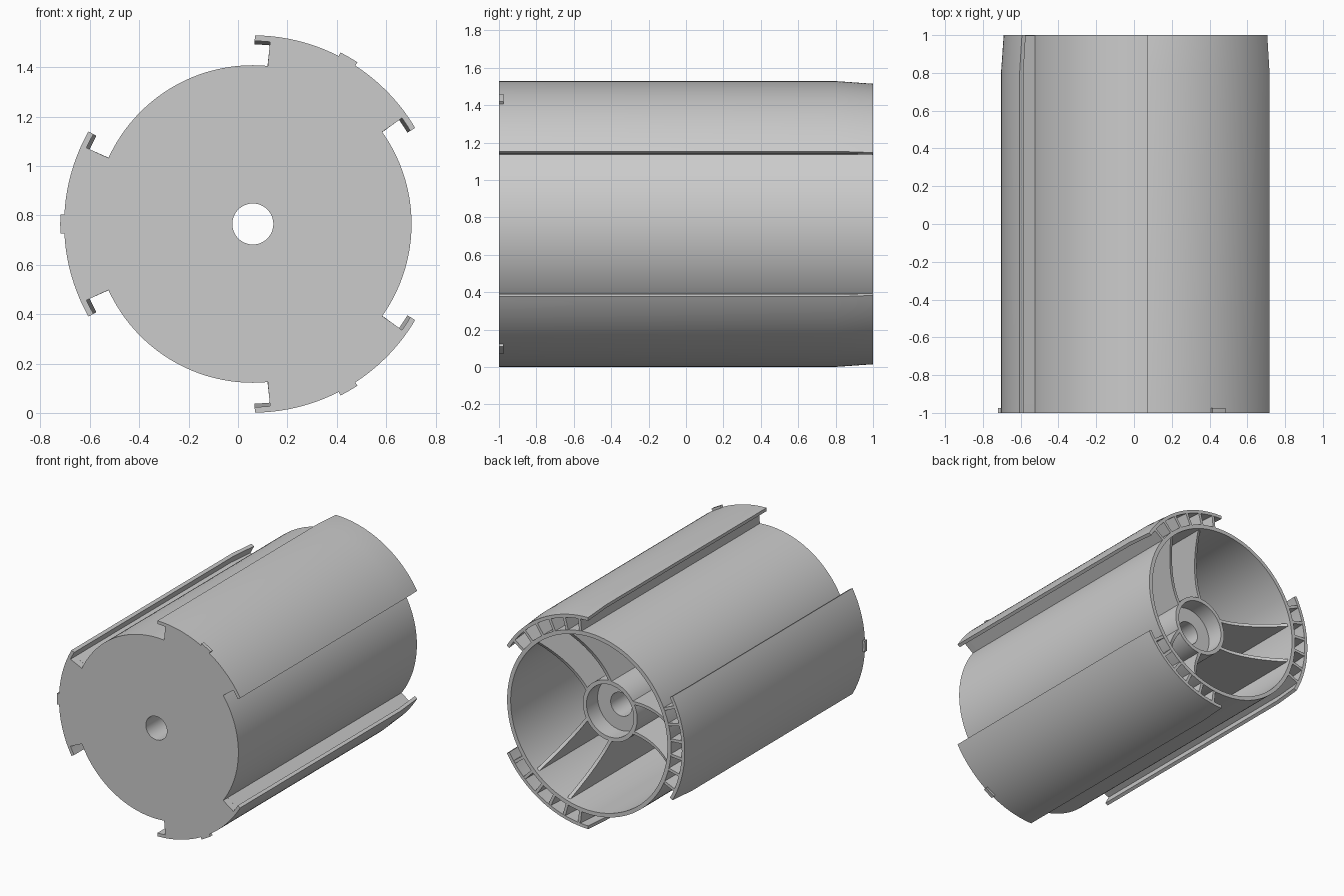
import bpy
import bmesh
from math import sin, cos, radians, pi

# Remove the default cube
if "Cube" in bpy.data.objects:
    bpy.data.objects.remove(bpy.data.objects["Cube"])

CX, CZ = 0.06, 0.765            # rotor axis
TUBE_R, TUBE_IN = 0.643, 0.615
SHELL_R, SHELL_IN = 0.764, 0.741
FLOOR = -0.94                   # inside of the front plate

grey = bpy.data.materials.new("plain grey")
grey.use_nodes = True
colour = (0.6, 0.6, 0.6, 1)
grey.diffuse_color = colour
grey.node_tree.nodes["Principled BSDF"].inputs["Base Color"].default_value = colour


def polar(r, a, y):
    return (CX + r * cos(a), y, CZ + r * sin(a))


def loft(name, rings, closed=False):
    """Skin a row of equal point rings; cap the ends unless closed."""
    bm = bmesh.new()
    rows = [[bm.verts.new(p) for p in ring] for ring in rings]
    n = len(rows[0])
    pairs = list(zip(rows, rows[1:]))
    if closed:
        pairs.append((rows[-1], rows[0]))
    else:
        bm.faces.new(rows[0])
        bm.faces.new(rows[-1])
    for a, b in pairs:
        for i in range(n):
            j = (i + 1) % n
            bm.faces.new((a[i], a[j], b[j], b[i]))
    bmesh.ops.recalc_face_normals(bm, faces=bm.faces)
    mesh = bpy.data.meshes.new(name)
    bm.to_mesh(mesh)
    bm.free()
    mesh.materials.append(grey)
    for p in mesh.polygons:
        p.use_smooth = True
    mesh.set_sharp_from_angle(angle=radians(30))
    ob = bpy.data.objects.new(name, mesh)
    bpy.context.collection.objects.link(ob)
    return ob


def sector(name, mid, half, r0, r1, sections, steps=32):
    """Ring sector along y; sections are (y, radius change)."""
    angles = [mid + half * (2 * i / steps - 1) for i in range(steps + 1)]
    rings = []
    for y, dr in sections:
        rings.append([polar(r1 + dr, a, y) for a in angles] +
                     [polar(r0 + dr, a, y) for a in reversed(angles)])
    return loft(name, rings)


def wall(name, mid, path, thick, top):
    """Upright wall along a path of (distance out, sideways) points."""
    c, s = cos(mid), sin(mid)
    rings = []
    for (u, v), y1 in zip(path, top):
        ring = []
        for dv, y in ((-1, FLOOR - 0.01), (1, FLOOR - 0.01), (1, y1), (-1, y1)):
            w = v + dv * thick / 2
            ring.append((CX + u * c - w * s, y, CZ + u * s + w * c))
        rings.append(ring)
    return loft(name, rings)


# Drum: front plate, outer tube and stepped hub turned as one profile
profile = [(0.083, -1), (TUBE_R, -1), (TUBE_R, 1), (TUBE_IN, 1),
           (TUBE_IN, FLOOR), (0.213, FLOOR), (0.213, 0.765),
           (0.185, 0.765), (0.185, 0.64), (0.083, 0.64)]
N = 128
loft("drum_and_hub", [[polar(r, 2 * pi * i / N, y) for r, y in profile]
                      for i in range(N)], closed=True)

for label, degrees in (("right", 180), ("upper", 60), ("lower", -60)):
    mid = radians(degrees)
    # Outer shell with overhanging lips, drawn in slightly at the back
    sector(label + "_shell", mid, radians(29.4), SHELL_IN, SHELL_R,
           [(-1, 0), (0.8, 0), (1, -0.014)])
    # Front cap closing the cells
    sector(label + "_front_cap", mid, radians(24.6), TUBE_R - 0.01,
           SHELL_IN + 0.005, [(-1, 0), (FLOOR, 0)])
    # Locating key
    sector(label + "_key", mid, radians(2.9), SHELL_R - 0.01, 0.78,
           [(-1, 0), (-0.975, 0)], 4)
    # Radial webs between tube and shell
    for k in range(6):
        a = mid + radians(-23.8 + 47.6 * k / 5)
        wall(f"{label}_web_{k + 1}", a, [(TUBE_R - 0.01, 0), (0.742, 0)],
             0.02, (0.998, 0.998))
    # Pair of ribs from hub to tube with a swept back edge
    for side in (-1, 1):
        ts = [i / 12 for i in range(13)]
        wall(f"{label}_rib_{'a' if side < 0 else 'b'}", mid,
             [(0.175 + 0.44 * t, side * (0.105 + 0.035 * t)) for t in ts],
             0.022, [0.765 + 0.22 * t ** 1.8 for t in ts])
